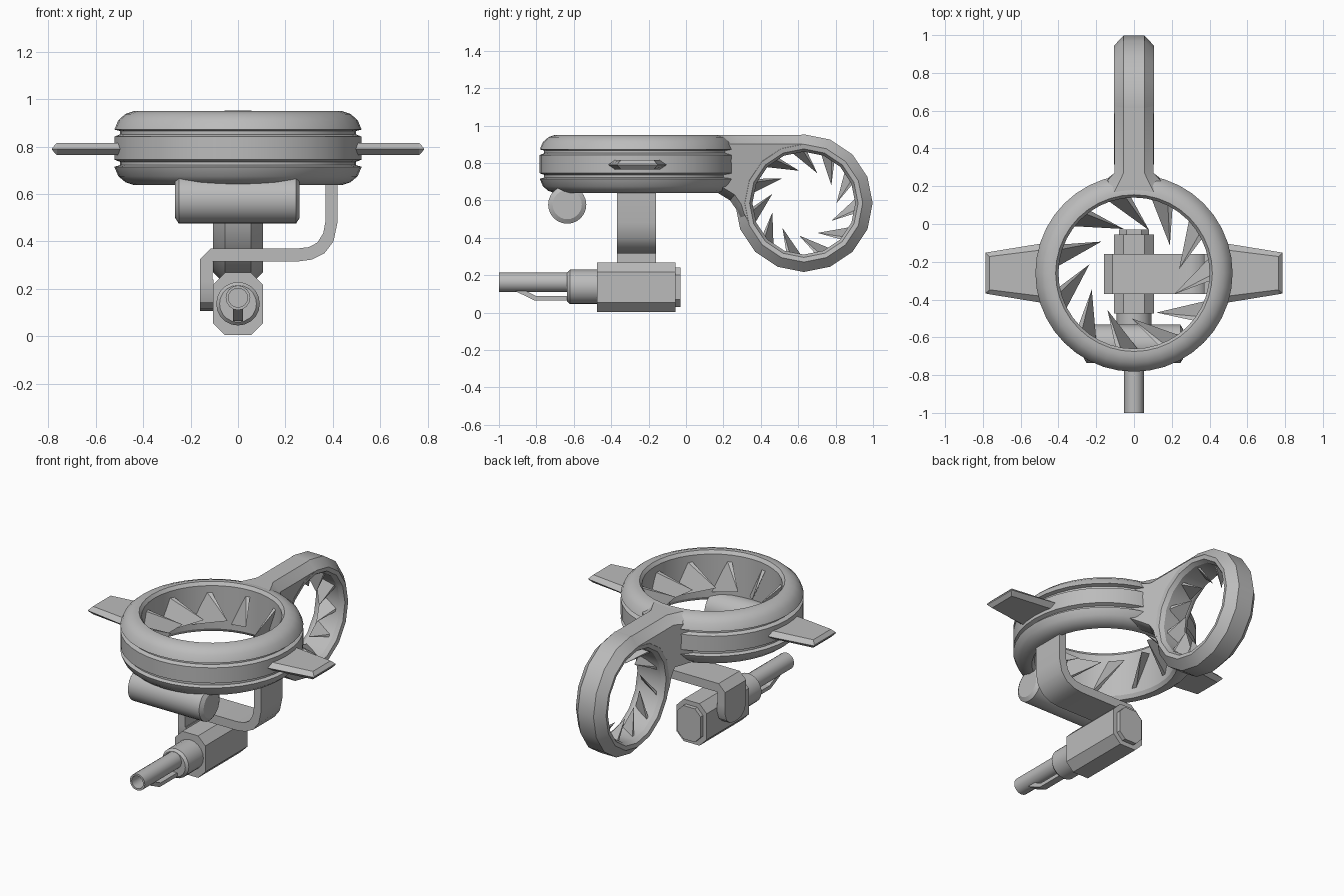
import bpy, bmesh, math
from mathutils import Matrix, Vector

if "Cube" in bpy.data.objects:
    bpy.data.objects.remove(bpy.data.objects["Cube"])

grey = bpy.data.materials.new("grey metal")
grey.diffuse_color = (0.5, 0.5, 0.5, 1)
grey.use_nodes = True
grey.node_tree.nodes["Principled BSDF"].inputs["Base Color"].default_value = grey.diffuse_color

# local axes -> world axes, cyclic so handedness is kept
ALONG_X = Matrix(((0, 0, 1, 0), (1, 0, 0, 0), (0, 1, 0, 0), (0, 0, 0, 1)))
ALONG_Y = Matrix(((0, 1, 0, 0), (0, 0, 1, 0), (1, 0, 0, 0), (0, 0, 0, 1)))
ALONG_Z = Matrix.Identity(4)


def finish(name, bm, smooth=None):
    bmesh.ops.remove_doubles(bm, verts=bm.verts, dist=1e-5)
    bmesh.ops.recalc_face_normals(bm, faces=bm.faces)
    me = bpy.data.meshes.new(name)
    bm.to_mesh(me)
    bm.free()
    me.materials.append(grey)
    ob = bpy.data.objects.new(name, me)
    bpy.context.collection.objects.link(ob)
    if smooth:
        bpy.ops.object.select_all(action='DESELECT')
        ob.select_set(True)
        bpy.context.view_layer.objects.active = ob
        bpy.ops.object.shade_smooth_by_angle(angle=math.radians(smooth))
    return ob


def lathe(name, profile, segs, center, axis=ALONG_Z, closed=True, smooth=30):
    """Spin (radius, height) points about an axis through center."""
    bm = bmesh.new()
    mat = Matrix.Translation(center) @ axis
    rows = []
    for i in range(segs):
        a = 2 * math.pi * i / segs
        rows.append([bm.verts.new(mat @ Vector((r * math.cos(a), r * math.sin(a), h)))
                     for r, h in profile])
    n = len(profile)
    for i in range(segs):
        p, q = rows[i], rows[(i + 1) % segs]
        for j in range(n if closed else n - 1):
            k = (j + 1) % n
            bm.faces.new((p[j], q[j], q[k], p[k]))
    bmesh.ops.dissolve_degenerate(bm, dist=1e-5, edges=bm.edges)
    return finish(name, bm, smooth)


def loft(name, rings, smooth=None):
    """Skin a list of equal-length point rings and cap both ends."""
    bm = bmesh.new()
    rows = [[bm.verts.new(p) for p in ring] for ring in rings]
    n = len(rows[0])
    for p, q in zip(rows, rows[1:]):
        for j in range(n):
            k = (j + 1) % n
            bm.faces.new((p[j], p[k], q[k], q[j]))
    bm.faces.new(rows[0])
    bm.faces.new(rows[-1])
    return finish(name, bm, smooth)


def blades(name, count, center, axis, r_out, r_tip, half, start=0):
    """Swept triangular stator blades pointing inward from a ring wall."""
    bm = bmesh.new()
    mat = Matrix.Translation(center) @ axis
    for i in range(count):
        a0 = 360 * i / count + start

        def pt(r, deg, h):
            t = math.radians(a0 + deg)
            return bm.verts.new(mat @ Vector((r * math.cos(t), r * math.sin(t), h)))
        tip = pt(r_tip, 0, 0)
        base = [pt(r_out, 22, half), pt(r_out, 26, half),
                pt(r_out, 39, -half), pt(r_out, 35, -half)]
        bm.faces.new(base)
        for j in range(4):
            bm.faces.new((base[j], base[(j + 1) % 4], tip))
    return finish(name, bm)


# main fan ring with two grooves, and its blades
MAIN = Vector((0, -0.26, 0))
lathe("main_ring", [(.40, .93), (.415, .95), (.44, .95), (.475, .938), (.505, .912), (.522, .872),
                    (.498, .866), (.498, .852), (.522, .842), (.522, .745), (.498, .736),
                    (.498, .722), (.522, .715), (.505, .675), (.475, .65), (.44, .638),
                    (.415, .638), (.40, .66)], 40, MAIN)
blades("main_blades", 11, MAIN + Vector((0, 0, .79)), ALONG_Z, .405, .24, .10, 5)

# tail fan ring and its blades
TAIL = Vector((0, .63, .585))
lathe("tail_ring", [(.275, -.075), (.29, -.10), (.315, -.105), (.368, -.055), (.368, .055),
                    (.315, .105), (.29, .10), (.275, .075)], 16, TAIL, ALONG_X, smooth=25)
blades("tail_blades", 11, TAIL, ALONG_X, .285, .175, .06)

# bridge between the rings, flaring into the main ring
arc = [(.63 + .31 * math.cos(math.radians(a)), .585 + .31 * math.sin(math.radians(a)))
       for a in range(90, 203, 14)]
outline = [(.17, .95), (.27, .95), (.63, .95)] + arc + [(.285, .50), (.27, .55), (.235, .60), (.17, .64)]
mid = Vector((.35, .78))


def bridge_ring(x, inset):
    ring = []
    for y, z in outline:
        zz = z
        if z > .949:
            zz = z - inset
        elif (y, z) in outline[-4:]:
            y += inset * .5
            zz = z + inset * .6
        ring.append((x * (1.9 if y < .22 else 1), y, zz))
    return ring


loft("bridge", [bridge_ring(-.104, .05), bridge_ring(-.055, 0),
                bridge_ring(.055, 0), bridge_ring(.104, .05)], 35)

# side wings with a bevelled rim
for s, side in ((1, "right"), (-1, "left")):
    def section(x, w, flat, h):
        return [(s * x, -.26 + y, .79 + z) for y, z in
                ((-w, 0), (-flat, h), (flat, h), (w, 0), (flat, -h), (-flat, -h))]
    loft("wing_" + side, [section(.47, .16, .125, .025), section(.765, .112, .088, .025),
                          section(.785, .108, .106, .004)])

# cross cylinder under the front of the ring
lathe("front_cylinder", [(0, -.265), (.078, -.265), (.102, -.25), (.102, .245), (.078, .26), (0, .26)],
      24, (0, -.635, .577), ALONG_X, closed=False)

# bent flat arm that carries the gun
arm = [(.37, .70), (.37, .49), (.36, .435), (.335, .395), (.30, .376), (.25, .37), (-.115, .37),
       (-.16, .325), (-.16, .24), (-.108, .24), (-.108, .315), (.25, .315), (.31, .323), (.365, .35),
       (.403, .40), (.42, .48), (.42, .70)]
loft("arm", [[(x, y, z) for x, z in arm] for y in (-.37, -.16)], 30)
plate = [(-.37, .24), (-.37, .19), (-.355, .145), (-.32, .115), (-.265, .107),
         (-.21, .115), (-.175, .145), (-.16, .19), (-.16, .24)]
loft("arm_plate", [[(x, y, z) for y, z in plate] for x in (-.16, -.104)], 30)


# octagonal gun body with a back cap
def octagon(y, w, h, c):
    return [(x, y, .136 + z) for x, z in
            ((-w, -h + c), (-w + c, -h), (w - c, -h), (w, -h + c),
             (w, h - c), (w - c, h), (-w + c, h), (-w, h - c))]


loft("gun_body", [octagon(-.475, .105, .132, .05), octagon(-.055, .105, .132, .05)])
loft("gun_back_cap", [octagon(-.06, .08, .105, .04), octagon(-.03, .08, .105, .04)])

# sleeve and hollow barrel
lathe("barrel_sleeve", [(0, -.635), (.078, -.635), (.092, -.62), (.092, -.46), (0, -.46)],
      20, (0, 0, .137), ALONG_Y, closed=False)
lathe("barrel", [(0, -.90), (.04, -.90), (.04, -1.0), (.052, -1.0), (.052, -.60), (0, -.60)],
      16, (0, 0, .162), ALONG_Y, closed=False)

# open brace under the barrel
brace = [(-.92, .118), (-.81, .065), (-.62, .065), (-.62, .088), (-.80, .088), (-.86, .118)]
loft("barrel_brace", [[(x, y, z) for y, z in brace] for x in (-.022, .022)])
